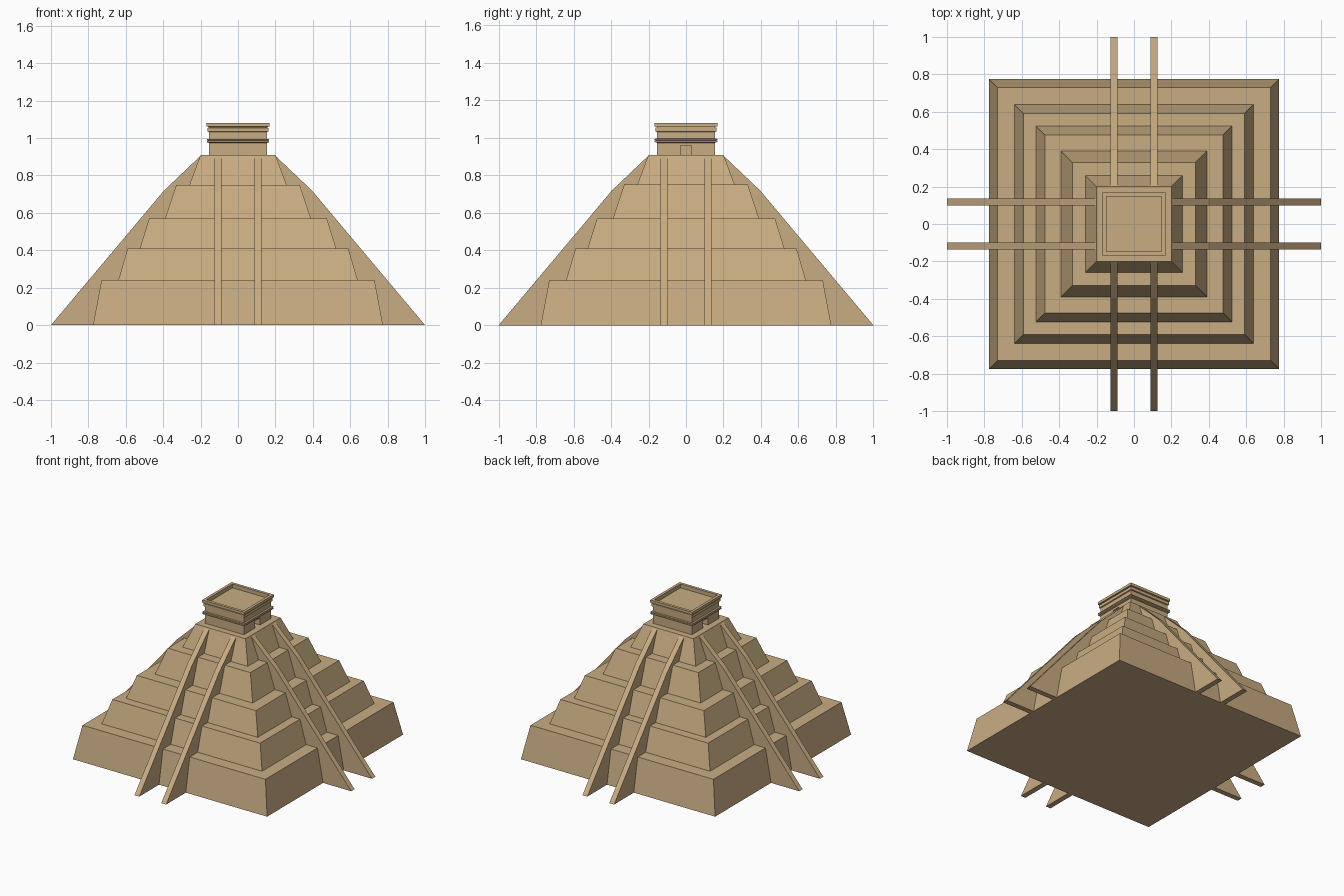
import bpy, bmesh
from math import pi
from mathutils import Matrix

if "Cube" in bpy.data.objects:
    bpy.data.objects.remove(bpy.data.objects["Cube"])

stone = bpy.data.materials.new("sandstone")
stone.diffuse_color = (0.578, 0.413, 0.223, 1)
stone.use_nodes = True
stone.node_tree.nodes["Principled BSDF"].inputs["Base Color"].default_value = stone.diffuse_color


def add_object(name, bm):
    bmesh.ops.recalc_face_normals(bm, faces=bm.faces)
    mesh = bpy.data.meshes.new(name)
    bm.to_mesh(mesh)
    bm.free()
    mesh.materials.append(stone)
    obj = bpy.data.objects.new(name, mesh)
    bpy.context.collection.objects.link(obj)
    return obj


def square_stack(name, profile):
    """Closed solid from square rings given as (half width, height)."""
    bm = bmesh.new()
    rings = [[bm.verts.new((sx * h, sy * h, z))
              for sx, sy in ((-1, -1), (1, -1), (1, 1), (-1, 1))]
             for h, z in profile]
    for a, b in zip(rings, rings[1:]):
        for i in range(4):
            j = (i + 1) % 4
            bm.faces.new((a[i], a[j], b[j], b[i]))
    bm.faces.new(rings[0])
    bm.faces.new(rings[-1])
    return add_object(name, bm)


# Stepped body: five sloping terraces
tiers = [(0.775, 0.73, 0.0, 0.24), (0.64, 0.59, 0.24, 0.41),
         (0.525, 0.475, 0.41, 0.57), (0.39, 0.33, 0.57, 0.75),
         (0.26, 0.20, 0.75, 0.91)]
square_stack("terraces", [p for low, high, z0, z1 in tiers
                          for p in ((low, z0), (high, z1))])

# Stair rails: a pair of bent fins on each of the four sides
RAIL_PROFILE = [(1.0, 0.0), (0.76, 0.0), (0.19, 0.80), (0.19, 0.91),
                (0.20, 0.905), (0.395, 0.72)]
RAIL_WIDTH = 0.038
for side in range(4):
    offset = 0.118 if side % 2 == 0 else 0.107
    for sign in (-1, 1):
        bm = bmesh.new()
        y0 = sign * offset - RAIL_WIDTH / 2
        face = bm.faces.new([bm.verts.new((x, y0, z)) for x, z in RAIL_PROFILE])
        ext = bmesh.ops.extrude_face_region(bm, geom=[face])
        moved = [v for v in ext["geom"] if isinstance(v, bmesh.types.BMVert)]
        bmesh.ops.translate(bm, verts=moved, vec=(0, RAIL_WIDTH, 0))
        bm.transform(Matrix.Rotation(side * pi / 2, 4, "Z"))
        add_object(f"stair_rail_{side}_{'a' if sign < 0 else 'b'}", bm)

# Temple: walls, mouldings, cornice and sunken roof
temple = square_stack("temple", [
    (0.155, 0.905), (0.155, 0.974), (0.167, 0.978), (0.167, 0.986),
    (0.162, 0.987), (0.167, 0.990), (0.167, 0.995), (0.155, 0.996),
    (0.155, 1.032), (0.162, 1.035), (0.162, 1.055), (0.156, 1.056),
    (0.156, 1.060), (0.168, 1.061), (0.168, 1.08),
    (0.148, 1.08), (0.148, 1.052)])

# Doorways recessed into the two x sides
for sign in (-1, 1):
    bm = bmesh.new()
    bmesh.ops.create_cube(bm, size=1)
    bm.transform(Matrix.Translation((sign * 0.155, 0, 0.935))
                 @ Matrix.Diagonal((0.10, 0.06, 0.05, 1)))
    cutter = add_object("door_cutter", bm)
    cutter.hide_render = True
    cutter.hide_viewport = True
    cut = temple.modifiers.new("doorway", "BOOLEAN")
    cut.operation = "DIFFERENCE"
    cut.solver = "EXACT"
    cut.object = cutter
